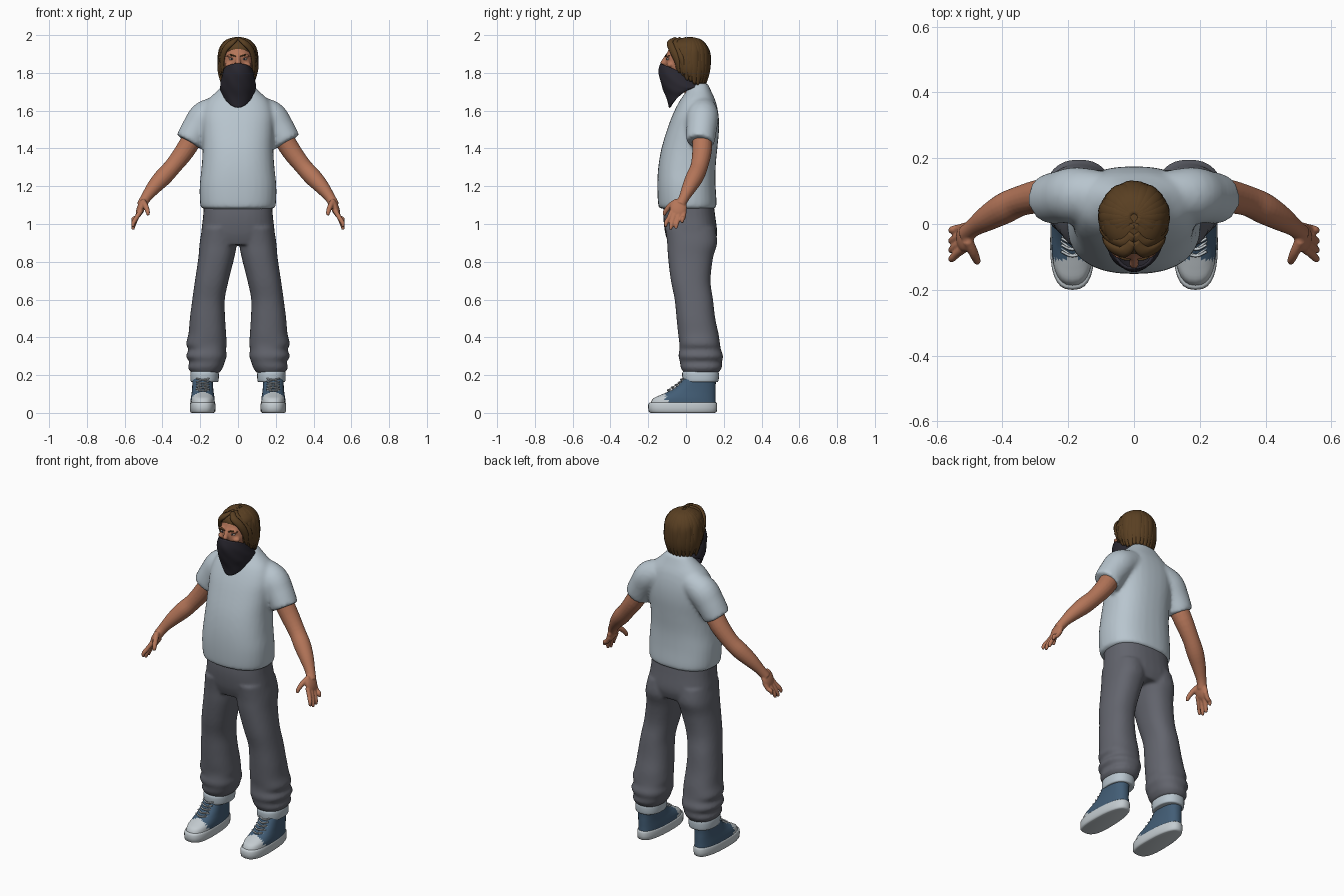
import bpy, bmesh, math, random
from mathutils import Vector, Matrix

random.seed(4)
cube = bpy.data.objects.get("Cube")
if cube:
    bpy.data.objects.remove(cube, do_unlink=True)


def material(name, r, g, b):
    m = bpy.data.materials.new(name)
    m.use_nodes = True
    m.diffuse_color = (r, g, b, 1)
    bsdf = m.node_tree.nodes["Principled BSDF"]
    bsdf.inputs["Base Color"].default_value = (r, g, b, 1)
    bsdf.inputs["Roughness"].default_value = 0.8
    return m


SHIRT = material("pale blue grey cloth", .48, .56, .62)
PANTS = material("slate grey cloth", .125, .13, .155)
SKIN = material("tan skin", .46, .18, .10)
HAIR = material("brown hair", .10, .05, .016)
SCARF = material("charcoal cloth", .023, .021, .03)
BLUE = material("denim blue canvas", .055, .11, .18)
TRIM = material("off white trim", .55, .60, .63)
EYE = material("eye white", .60, .55, .50)


def spline(rows, n=4):
    """Resample rows of numbers along a smooth curve."""
    out = []
    for i in range(len(rows) - 1):
        a, b, c, d = (rows[max(i - 1, 0)], rows[i], rows[i + 1], rows[min(i + 2, len(rows) - 1)])
        for k in range(n):
            t = k / n
            out.append([q + .5 * t * (r - p + t * (2 * p - 5 * q + 4 * r - s + t * (3 * (q - r) + s - p)))
                        for p, q, r, s in zip(a, b, c, d)])
    return out + [list(rows[-1])]


def bridge(bm, rings, caps=True):
    loops = [[bm.verts.new(p) for p in ring] for ring in rings]
    n = len(loops[0])
    for lo, hi in zip(loops, loops[1:]):
        for i in range(n):
            j = (i + 1) % n
            bm.faces.new((lo[i], lo[j], hi[j], hi[i]))
    if caps:
        bm.faces.new(loops[0])
        bm.faces.new(loops[-1])


def stack(bm, rows, power=2.3, taper=0, sides=32, n=4):
    """Horizontal sections: z, x low, x high, y front, y back."""
    rings = []
    for z, x0, x1, y0, y1 in spline(rows, n):
        ring = []
        for k in range(sides):
            c, s = math.cos(k * math.tau / sides), math.sin(k * math.tau / sides)
            ex = math.copysign(abs(c) ** (2 / power), c) * (1 - taper * s)
            ey = math.copysign(abs(s) ** (2 / power), s)
            ring.append(((x0 + x1 + ex * (x1 - x0)) / 2, (y0 + y1 + ey * (y1 - y0)) / 2, z))
        rings.append(ring)
    bridge(bm, rings)


def tube(bm, rows, ref=(0, 1, 0), flat=1, sides=12, n=4):
    """Round or flattened tube along x, y, z, radius."""
    rows, rings = spline(rows, n), []
    pts = [Vector(r[:3]) for r in rows]
    for i, row in enumerate(rows):
        t = (pts[min(i + 1, len(pts) - 1)] - pts[max(i - 1, 0)]).normalized()
        u = t.cross(Vector(ref)).normalized()
        v = u.cross(t)
        rings.append([pts[i] + row[3] * (u * math.cos(a) + v * flat * math.sin(a))
                      for a in (k * math.tau / sides for k in range(sides))])
    bridge(bm, rings)


def ball(bm, centre, radii, tilt=0):
    m = Matrix.Translation(centre) @ Matrix.Rotation(tilt, 4, 'Y') @ Matrix.Diagonal((*radii, 1))
    bmesh.ops.create_uvsphere(bm, u_segments=24, v_segments=16, radius=1, matrix=m)


def finish(name, bm, mats, voxel=0, blend=0, thick=0, rule=None):
    bmesh.ops.recalc_face_normals(bm, faces=bm.faces)
    for f in bm.faces:
        f.smooth = True
        if rule:
            f.material_index = rule(f)
    me = bpy.data.meshes.new(name)
    bm.to_mesh(me)
    bm.free()
    for m in mats:
        me.materials.append(m)
    ob = bpy.data.objects.new(name, me)
    bpy.context.collection.objects.link(ob)
    if voxel:
        r = ob.modifiers.new("fuse", 'REMESH')
        r.mode, r.voxel_size, r.use_smooth_shade = 'VOXEL', voxel, True
        s = ob.modifiers.new("blend", 'SMOOTH')
        s.factor, s.iterations = .5, blend
    if thick:
        s = ob.modifiers.new("cloth", 'SOLIDIFY')
        s.thickness = thick
    return ob


def flip(rows, s):
    return [(r[0] * s, *r[1:]) for r in rows]


SIDES = ((1, "left"), (-1, "right"))

# Shirt: trunk and sleeves fused into one cloth
bm = bmesh.new()
trunk = [(1.08, .185, -.135, .15), (1.10, .2, -.147, .162), (1.2, .203, -.152, .157), (1.3, .193, -.147, .157),
         (1.4, .187, -.13, .166), (1.5, .19, -.10, .175), (1.58, .19, -.07, .172), (1.65, .165, -.035, .157),
         (1.7, .115, 0, .135), (1.745, .07, .025, .115)]
stack(bm, [(z, -w, w, f, b) for z, w, f, b in trunk], 2.4)
for s, side in SIDES:
    tube(bm, flip([(.09, .09, 1.61, .07), (.17, .088, 1.57, .085), (.215, .083, 1.51, .081),
                   (.25, .077, 1.45, .077), (.26, .075, 1.433, .074)], s), sides=24)
finish("shirt", bm, [SHIRT], .011, 5)

# Trousers: hips and two loose legs with gathered ankles
bm = bmesh.new()
stack(bm, [(1.12, -.18, .18, -.115, .145), (1.04, -.185, .185, -.12, .155),
           (.95, -.195, .195, -.11, .165), (.89, -.19, .19, -.09, .15)], 2.5)
leg = [(.98, .0, .19, -.11, .155), (.9, .005, .203, -.10, .165), (.82, .02, .21, -.095, .143),
       (.7, .05, .228, -.08, .13), (.6, .07, .242, -.06, .143), (.5, .068, .255, -.05, .155),
       (.42, .063, .262, -.042, .172), (.365, .06, .275, -.035, .18), (.335, .063, .262, -.035, .185),
       (.3, .06, .276, -.04, .197), (.27, .07, .258, -.032, .19), (.24, .08, .265, -.028, .19),
       (.21, .1, .245, -.01, .17)]
for s, side in SIDES:
    stack(bm, [(z, s * a, s * b, f, k) for z, a, b, f, k in leg], 2.3)
finish("trousers", bm, [PANTS], .009, 4)

# Arms with hands
for s, side in SIDES:
    bm = bmesh.new()
    tube(bm, flip([(.22, .085, 1.49, .055), (.28, .085, 1.39, .052), (.345, .07, 1.305, .046),
                   (.395, .047, 1.25, .047), (.445, .018, 1.195, .039), (.487, -.01, 1.14, .028),
                   (.51, -.03, 1.10, .027)], s), sides=20)
    ball(bm, (s * .514, -.04, 1.085), (.021, .045, .052), -s * .35)
    for y, tip, low in ((-.073, -.105, .985), (-.052, -.078, .97), (-.031, -.05, .975), (-.01, -.018, 1.005)):
        tube(bm, flip([(.515, y, 1.07, .014), (.536, (y + tip) / 2, 1.035, .0125),
                       (.553, tip, low + .022, .0115), (.556, tip - .003, low, .007)], s))
    tube(bm, flip([(.505, -.05, 1.12, .016), (.489, -.085, 1.095, .015),
                   (.478, -.11, 1.065, .012), (.476, -.116, 1.045, .008)], s))
    finish(side + "_arm", bm, [SKIN], .0045, 3)

# Shoes, cuffs and laces
for s, side in SIDES:
    cx = s * .187

    def shoe_rows(rows):
        return [(z, cx - w, cx + w, f, b) for z, w, f, b in rows]

    bm = bmesh.new()
    stack(bm, shoe_rows([(0, .058, -.185, .15), (.008, .066, -.198, .163), (.045, .067, -.2, .165),
                         (.055, .063, -.192, .16)]), 2.6, .13, n=2)
    finish(side + "_sole", bm, [TRIM])
    bm = bmesh.new()
    stack(bm, shoe_rows([(.045, .064, -.19, .158), (.075, .063, -.175, .157), (.095, .06, -.135, .157),
                         (.115, .057, -.09, .157), (.145, .055, -.045, .157), (.185, .055, -.01, .16)]), 2.5, .1)
    finish(side + "_shoe", bm, [BLUE, TRIM], rule=lambda f: int(f.calc_center_median().y < -.105))
    bm = bmesh.new()
    for y, z in ((-.093, .116), (-.073, .13), (-.053, .143), (-.036, .156), (-.024, .172)):
        for d in (1, -1):
            tube(bm, [(cx - .034 * d, y + .022, z - .002, .004), (cx, y - .004, z + .003, .0045),
                      (cx + .034 * d, y + .01, z + .01, .004)], (0, 0, 1), sides=6)
    finish(side + "_laces", bm, [TRIM])
    bm = bmesh.new()
    x = s * .177
    stack(bm, [(.163, x - .066, x + .066, -.008, .162), (.17, x - .074, x + .074, -.017, .172),
               (.21, x - .075, x + .075, -.02, .174), (.225, x - .068, x + .068, -.01, .166)])
    finish(side + "_trouser_cuff", bm, [SHIRT])

# Head, neck, nose and ears
bm = bmesh.new()
ball(bm, (0, -.02, 1.86), (.081, .088, .115))
ball(bm, (0, -.045, 1.79), (.062, .065, .07))
tube(bm, [(0, .055, 1.66, .062), (0, .045, 1.74, .056), (0, .02, 1.83, .055)], sides=20)
tube(bm, [(0, -.095, 1.9, .01), (0, -.113, 1.87, .012), (0, -.125, 1.845, .016)], (1, 0, 0))
for s, side in SIDES:
    ball(bm, (s * .082, .01, 1.86), (.012, .02, .03))
    ball(bm, (s * .032, -.095, 1.893), (.03, .012, .009), s * .15)
    ball(bm, (s * .045, -.085, 1.842), (.025, .018, .014))
finish("head", bm, [SKIN], .006, 3)

# Eyes and brows
for s, side in SIDES:
    bm = bmesh.new()
    ball(bm, (s * .033, -.095, 1.873), (.015, .008, .006))
    finish(side + "_eye", bm, [EYE])
    bm = bmesh.new()
    ball(bm, (s * .033, -.101, 1.873), (.0055, .004, .0055))
    finish(side + "_pupil", bm, [SCARF])
    bm = bmesh.new()
    tube(bm, flip([(.012, -.108, 1.887, .003), (.035, -.104, 1.895, .0045), (.06, -.086, 1.89, .002)], s), (0, 0, 1))
    finish(side + "_eyebrow", bm, [HAIR])

# Hair: a cap under overlapping locks
bm = bmesh.new()
ball(bm, (0, .01, 1.927), (.095, .102, .06))
ball(bm, (0, .04, 1.87), (.094, .074, .11))
for i in range(20):
    a = math.radians(50 + i * 260 / 19)
    dx, dy = math.sin(a), -math.cos(a)
    low = 1.745 + .07 * max(0, -dy) + random.uniform(-.012, .012)
    rows = []
    for t, w in ((6, .012), (35, .022), (62, .025), (88, .025)):
        t, j = math.radians(t), random.uniform(.97, 1.02)
        rows.append((.096 * j * dx * math.sin(t), .02 + .098 * j * dy * math.sin(t),
                     1.885 + .1 * math.cos(t), w))
    rows += [(.096 * dx, .022 + .094 * dy, (low + 1.885) / 2, .024), (.084 * dx, .024 + .08 * dy, low, .007)]
    tube(bm, rows, (dx, dy, .3), .5, 10)
for s, side in SIDES:
    for y, x, z in ((-.085, .082, 1.80), (-.06, .09, 1.79), (-.03, .094, 1.78)):
        tube(bm, flip([(.004, y + .03, 1.982, .014), (.032, y, 1.962, .02), (.068, y + .012, 1.925, .02),
                       (x + .002, y + .035, 1.87, .018), (x, y + .05, z, .006)], s), (s * .6, -.6, .4), .55, 10)
finish("hair", bm, [HAIR])

# Face scarf: wrapped cloth that hangs to a point at the front
bm = bmesh.new()
rings = []
for hz, lz, w, f, b, p in spline([(1.85, 1.745, .078, -.138, .07, .75), (1.80, 1.735, .088, -.145, .085, .9),
                                  (1.73, 1.735, .095, -.128, .095, 1), (1.67, 1.73, .094, -.105, .098, 1.7),
                                  (1.615, 1.725, .086, -.09, .095, 2.4)]):
    ring = []
    for k in range(40):
        a = k * math.tau / 40
        front = (1 + math.cos(a)) / 2
        fold = 1 + .012 * math.sin(7 * a + hz * 60)
        ring.append((w * math.sin(a) * fold, (f + b) / 2 + (f - b) / 2 * math.cos(a) * fold,
                     lz + (hz - lz) * front ** p))
    rings.append(ring)
bridge(bm, rings, caps=False)
finish("face_scarf", bm, [SCARF], thick=.008)
